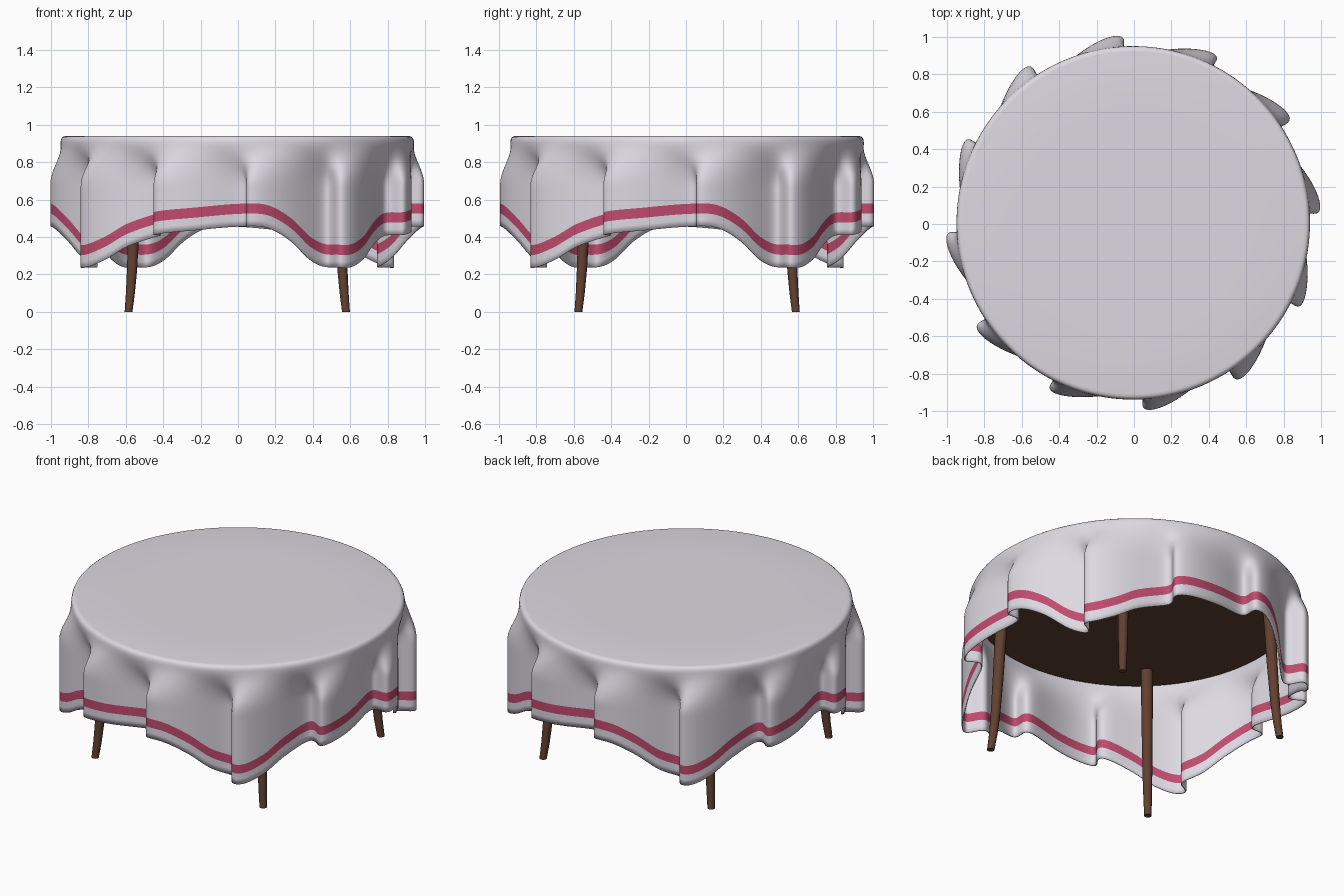
import bpy, bmesh, math
from mathutils import Vector

if "Cube" in bpy.data.objects:
    bpy.data.objects.remove(bpy.data.objects["Cube"])

CX, CY = -0.004, 0.006          # table axis
TOP = 0.94


def material(name, rgb):
    m = bpy.data.materials.new(name)
    m.diffuse_color = (*rgb, 1)
    m.use_nodes = True
    m.node_tree.nodes["Principled BSDF"].inputs["Base Color"].default_value = m.diffuse_color
    return m


WHITE = material("cloth white", (0.72, 0.69, 0.75))
ROSE = material("stripe rose", (0.53, 0.07, 0.16))
WOOD = material("dark wood", (0.12, 0.052, 0.03))


def make_object(name, bm, mats):
    bmesh.ops.recalc_face_normals(bm, faces=bm.faces)
    me = bpy.data.meshes.new(name)
    bm.to_mesh(me)
    bm.free()
    for m in mats:
        me.materials.append(m)
    ob = bpy.data.objects.new(name, me)
    bpy.context.collection.objects.link(ob)
    bpy.context.view_layer.objects.active = ob
    ob.select_set(True)
    bpy.ops.object.shade_smooth_by_angle(angle=math.radians(50))
    ob.select_set(False)
    return ob


# Hem height around one quarter turn (degrees, z), repeated four times
HEM = [(0, .455), (9, .45), (17, .385), (26, .275), (35, .235),
       (43, .275), (51, .35), (63, .41), (76, .435), (90, .455)]


def hem_height(deg):
    a = deg % 90
    for i in range(len(HEM) - 1):
        (a0, z0), (a1, z1) = HEM[i], HEM[i + 1]
        if a <= a1:
            # smooth cubic through neighbours
            def slope(k):
                n = len(HEM) - 1
                pa, pz = HEM[k - 1] if k > 0 else (HEM[n - 1][0] - 90, HEM[n - 1][1])
                na, nz = HEM[k + 1] if k < n else (HEM[1][0] + 90, HEM[1][1])
                return (nz - pz) / (na - pa)
            h = a1 - a0
            t = (a - a0) / h
            return ((2*t**3 - 3*t*t + 1) * z0 + (t**3 - 2*t*t + t) * h * slope(i)
                    + (3*t*t - 2*t**3) * z1 + (t**3 - t*t) * h * slope(i + 1))
    return HEM[-1][1]


def smooth(x):
    x = max(0, min(1, x))
    return x * x * (3 - 2 * x)


# Tablecloth: rounded rim, then twelve folds leaning clockwise down to the hem
N = 480
RIM = [(.60, TOP), (.915, TOP), (.929, .938), (.938, .931), (.943, .92)]
STEPS = 18
bm = bmesh.new()
rows = [[] for _ in range(len(RIM) + STEPS + 4)]
for j in range(N):
    u = 360 * j / N
    phase = math.radians(12 * (u - 10.5))
    wave = math.cos(phase)
    hem = hem_height(u - 5.2 * wave)
    corner = 0.5 + 0.5 * math.cos(math.radians(4 * (u - 38)))
    pts = [(r, z, 0) for r, z in RIM]
    low = hem + 0.122
    zs = [.905 + (low - .905) * k / STEPS for k in range(STEPS + 1)]
    zs += [hem + .068, hem + .034, hem]
    for z in zs:
        f = smooth((.915 - z) / .235)
        pts.append((.945 + .004 * f + (.051 + .012 * corner) * f * wave, z, f))
    for row, (r, z, f) in zip(rows, pts):
        a = math.radians(u - 5.2 * f * wave)
        row.append(bm.verts.new((CX + r * math.cos(a), CY + r * math.sin(a), z)))
stripe_row = len(RIM) + STEPS
for i in range(len(rows) - 1):
    for j in range(N):
        k = (j + 1) % N
        face = bm.faces.new((rows[i][j], rows[i + 1][j], rows[i + 1][k], rows[i][k]))
        face.material_index = 1 if i == stripe_row else 0
bm.faces.new(rows[0])
cloth = make_object("tablecloth", bm, [WHITE, ROSE])
solid = cloth.modifiers.new("thickness", 'SOLIDIFY')
solid.thickness = 0.007
solid.offset = -1

# Round tabletop under the cloth
bm = bmesh.new()
bmesh.ops.create_cone(bm, cap_ends=True, segments=96, radius1=.922, radius2=.922, depth=.022)
bmesh.ops.translate(bm, verts=bm.verts, vec=(CX, CY, .918))
make_object("tabletop", bm, [WOOD])

# Four tapered legs that flare outward at the foot: (distance from axis, z, radius)
PATH = [(.755, .912, .034), (.768, .70, .033), (.778, .50, .031), (.787, .36, .029),
        (.796, .22, .027), (.808, .10, .024), (.822, 0, .021)]
for q, name in enumerate(("back_right", "back_left", "front_left", "front_right")):
    ang = math.radians(45 + 90 * q)
    out = Vector((math.cos(ang), math.sin(ang), 0))
    bm = bmesh.new()
    rings = []
    for d, z, r in PATH:
        c = Vector((CX, CY, z)) + out * d
        rings.append([bm.verts.new(c + Vector((r * math.cos(2 * math.pi * s / 20),
                                               r * math.sin(2 * math.pi * s / 20), 0)))
                      for s in range(20)])
    for a, b in zip(rings, rings[1:]):
        for s in range(20):
            t = (s + 1) % 20
            bm.faces.new((a[s], a[t], b[t], b[s]))
    bm.faces.new(rings[0])
    bm.faces.new(rings[-1])
    make_object(name + "_leg", bm, [WOOD])
